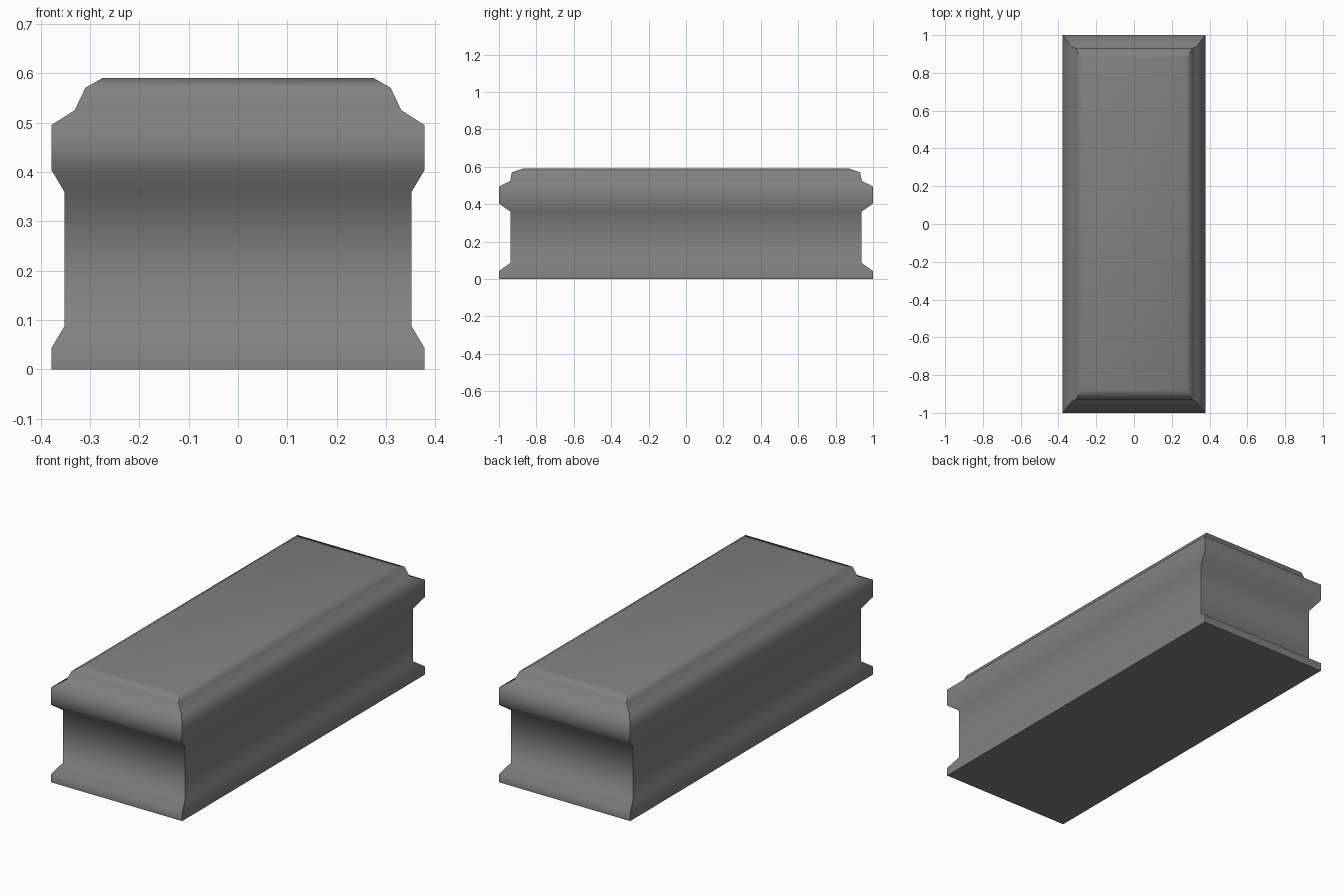
import bpy, bmesh, math

if "Cube" in bpy.data.objects:
    bpy.data.objects.remove(bpy.data.objects["Cube"])

# Dark grey stone
stone = bpy.data.materials.new("dark_stone")
stone.diffuse_color = (0.22, 0.22, 0.22, 1)
stone.use_nodes = True
stone.node_tree.nodes["Principled BSDF"].inputs["Base Color"].default_value = stone.diffuse_color


def moulded_block(name, profile):
    """Stack rectangles (half width, half length, height) into a closed block."""
    bm = bmesh.new()
    rings = [[bm.verts.new((sx * x, sy * y, z))
              for sx, sy in ((-1, -1), (1, -1), (1, 1), (-1, 1))]
             for x, y, z in profile]
    for low, high in zip(rings, rings[1:]):
        for i in range(4):
            j = (i + 1) % 4
            bm.faces.new((low[i], low[j], high[j], high[i]))
    bm.faces.new(rings[0][::-1])
    bm.faces.new(rings[-1])
    bm.normal_update()
    # Smooth along the moulding, crisp at the mitred corners and hard ledges
    for face in bm.faces:
        face.smooth = True
    for edge in bm.edges:
        a, b = edge.verts
        is_corner = abs(a.co.z - b.co.z) > 1e-5
        is_ledge = edge.calc_face_angle() > math.radians(75)
        edge.smooth = not (is_corner or is_ledge)
    mesh = bpy.data.meshes.new(name)
    bm.to_mesh(mesh)
    bm.free()
    mesh.materials.append(stone)
    obj = bpy.data.objects.new(name, mesh)
    bpy.context.collection.objects.link(obj)
    return obj


# Chest with flared foot and rim
moulded_block("tomb_body", [
    (0.378, 1.00, 0.0),
    (0.378, 1.00, 0.043),
    (0.352, 0.938, 0.087),
    (0.352, 0.938, 0.36),
    (0.378, 1.00, 0.404),
    (0.378, 1.00, 0.446),
])

# Separate stepped lid, resting on the rim
moulded_block("tomb_lid", [
    (0.378, 1.00, 0.446),
    (0.378, 1.00, 0.495),
    (0.331, 0.940, 0.525),
    (0.309, 0.931, 0.571),
    (0.275, 0.875, 0.59),
])
